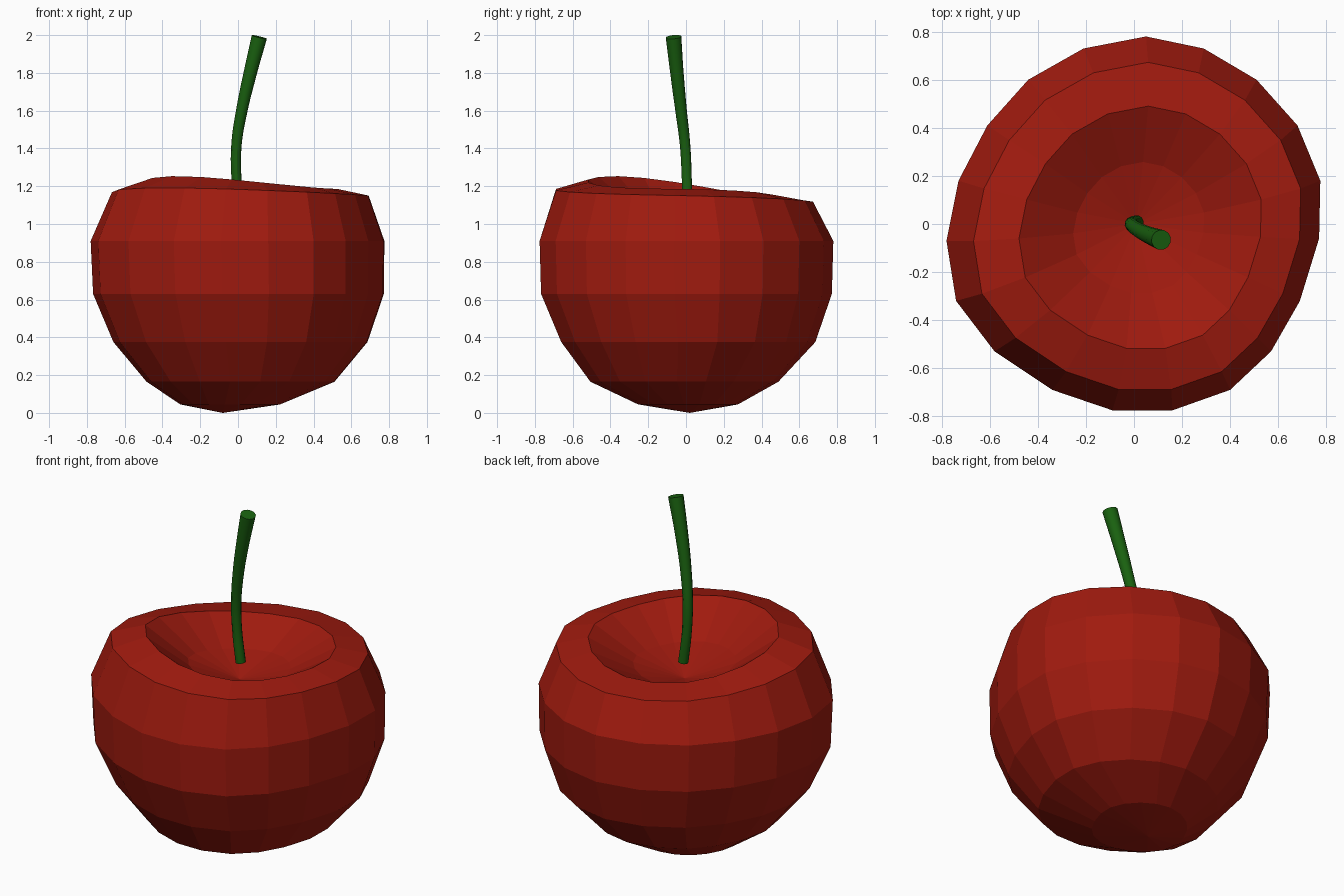
import bpy, bmesh, math

if "Cube" in bpy.data.objects:
    bpy.data.objects.remove(bpy.data.objects["Cube"])


def material(name, color):
    m = bpy.data.materials.new(name)
    m.diffuse_color = (*color, 1)
    m.use_nodes = True
    m.node_tree.nodes["Principled BSDF"].inputs["Base Color"].default_value = m.diffuse_color
    return m


# Slightly irregular 19-sided outline, seen from above (counter-clockwise)
outline = [(.05, .78), (-.21, .73), (-.44, .60), (-.61, .41), (-.73, .18),
           (-.78, -.07), (-.74, -.32), (-.58, -.53), (-.34, -.69), (-.09, -.775),
           (.16, -.775), (.40, -.69), (.57, -.53), (.69, -.32), (.77, -.06),
           (.775, .18), (.68, .41), (.51, .60), (.29, .73)]

# Rings: centre x, centre y, scale, height, tilt along x, tilt along y, wave height
rings = [(-.04, .01, .34, .045, 0, 0, 0),
         (.015, -.01, .64, .165, 0, 0, 0),
         (.015, .01, .865, .375, 0, 0, 0),
         (.005, .0, .99, .63, 0, 0, 0),
         (.0, .0, 1.0, .91, 0, 0, 0),
         (.015, -.01, .875, 1.153, -.01, -.048, .01),
         (.027, -.015, .648, 1.193, -.03, -.085, .02),
         (.02, -.015, .35, 1.045, -.03, -.05, .01)]

# Fruit body with hollow top
bm = bmesh.new()
loops = []
for cx, cy, s, z, tx, ty, w in rings:
    loop = []
    for px, py in outline:
        x, y = cx + px * s, cy + py * s
        wave = -w * math.cos(2 * (math.atan2(py, px) + math.radians(55)))
        loop.append(bm.verts.new((x, y, z + tx * x + ty * y + wave)))
    loops.append(loop)
bottom = bm.verts.new((-.08, .02, 0))
pit = bm.verts.new((.01, 0, .96))
n = len(outline)
for i in range(n):
    j = (i + 1) % n
    bm.faces.new((bottom, loops[0][j], loops[0][i]))
    for a, b in zip(loops, loops[1:]):
        bm.faces.new((a[i], a[j], b[j], b[i]))
    bm.faces.new((loops[-1][i], loops[-1][j], pit))
bmesh.ops.recalc_face_normals(bm, faces=bm.faces)
mesh = bpy.data.meshes.new("fruit")
bm.to_mesh(mesh)
bm.free()
mesh.materials.append(material("red", (.35, .0105, .0045)))
bpy.context.collection.objects.link(bpy.data.objects.new("fruit", mesh))

# Curved stem, thicker at the top
path = [(.012, .008, 1.06, .028), (-.008, .004, 1.24, .027), (-.008, -.005, 1.42, .028),
        (.02, -.026, 1.6, .031), (.065, -.048, 1.8, .036), (.113, -.066, 1.99, .042)]
curve = bpy.data.curves.new("stem", 'CURVE')
curve.dimensions = '3D'
curve.bevel_depth = 1
curve.bevel_resolution = 4
curve.resolution_u = 5
curve.use_fill_caps = True
spline = curve.splines.new('BEZIER')
spline.bezier_points.add(len(path) - 1)
for p, (x, y, z, r) in zip(spline.bezier_points, path):
    p.co = (x, y, z)
    p.radius = r
    p.handle_left_type = p.handle_right_type = 'AUTO'
curve.materials.append(material("green", (.01, .12, .005)))
stem = bpy.data.objects.new("stem", curve)
bpy.context.collection.objects.link(stem)
bpy.context.view_layer.objects.active = stem
stem.select_set(True)
bpy.ops.object.convert(target='MESH')
bpy.ops.object.shade_smooth_by_angle()
